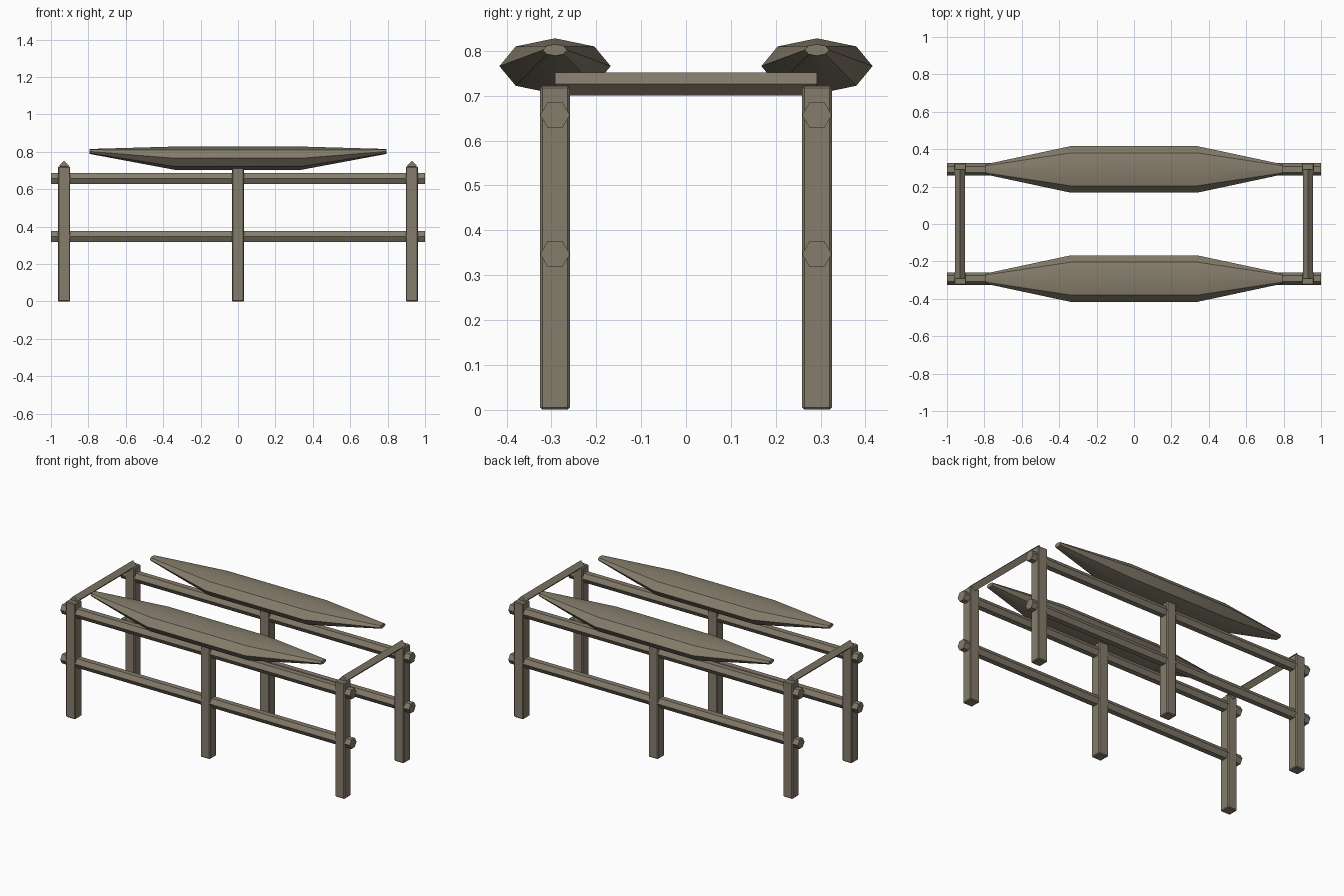
import bpy
from math import cos, sin, pi, radians

default = bpy.data.objects.get("Cube")
if default:
    bpy.data.objects.remove(default, do_unlink=True)

wood = bpy.data.materials.new("weathered_wood")
wood.use_nodes = True
COLOUR = (0.235, 0.205, 0.15, 1)
wood.diffuse_color = COLOUR
wood.node_tree.nodes["Principled BSDF"].inputs["Base Color"].default_value = COLOUR

SIDE_Y = 0.292
END_X = 0.93


def loft(name, rings):
    """Skin equal-sized rings of points and cap both ends."""
    n = len(rings[0])
    verts = [p for ring in rings for p in ring]
    faces = [tuple(range(n))[::-1], tuple(range(len(verts) - n, len(verts)))]
    for r in range(len(rings) - 1):
        for i in range(n):
            a, b = r * n + i, r * n + (i + 1) % n
            faces.append((a, b, b + n, a + n))
    mesh = bpy.data.meshes.new(name)
    mesh.from_pydata(verts, [], faces)
    mesh.materials.append(wood)
    obj = bpy.data.objects.new(name, mesh)
    bpy.context.collection.objects.link(obj)
    return obj


def ring_x(x, y, z, ry, rz, sides):
    """Polygon ring facing along x."""
    angles = [2 * pi * i / sides for i in range(sides)]
    return [(x, y + ry * cos(a), z + rz * sin(a)) for a in angles]


def post(name, x, y):
    """Square post with chamfered edges."""
    h, top = 0.033, 0.722
    corners = [(-h, -h), (h, -h), (h, h), (-h, h)]
    obj = loft(name, [[(x + dx, y + dy, z) for dx, dy in corners] for z in (0, top)])
    bevel = obj.modifiers.new("chamfer", "BEVEL")
    bevel.width = 0.005
    bevel.segments = 1


for side, y in (("front", -SIDE_Y), ("back", SIDE_Y)):
    # Three posts
    for place, x in (("right", -END_X), ("middle", 0), ("left", END_X)):
        post(f"{side}_{place}_post", x, y)

    # Two hexagonal rails
    for level, z in (("lower", 0.347), ("upper", 0.657)):
        loft(f"{side}_{level}_rail",
             [ring_x(x, y, z, 0.033, 0.033, 6) for x in (-1, 1)])

    # Flattened octagonal bench log with tapered ends
    log = loft(f"{side}_bench_log", [
        ring_x(-0.795, y, 0.802, 0.027, 0.013, 8),
        ring_x(-0.34, y, 0.766, 0.124, 0.062, 8),
        ring_x(0.34, y, 0.766, 0.124, 0.062, 8),
        ring_x(0.795, y, 0.802, 0.027, 0.013, 8)])
    bpy.ops.object.select_all(action="DESELECT")
    log.select_set(True)
    bpy.context.view_layer.objects.active = log
    bpy.ops.object.shade_smooth_by_angle(angle=radians(30))

# Diamond-section crossbars joining the end posts
for place, x in (("right", -END_X), ("left", END_X)):
    r = 0.026
    section = [(r, 0), (0, r), (-r, 0), (0, -r)]
    loft(f"{place}_crossbar",
         [[(x + dx, y, 0.726 + dz) for dx, dz in section] for y in (SIDE_Y, -SIDE_Y)][::-1])
    mesh = bpy.data.objects[f"{place}_crossbar"].data
    mesh.flip_normals()
